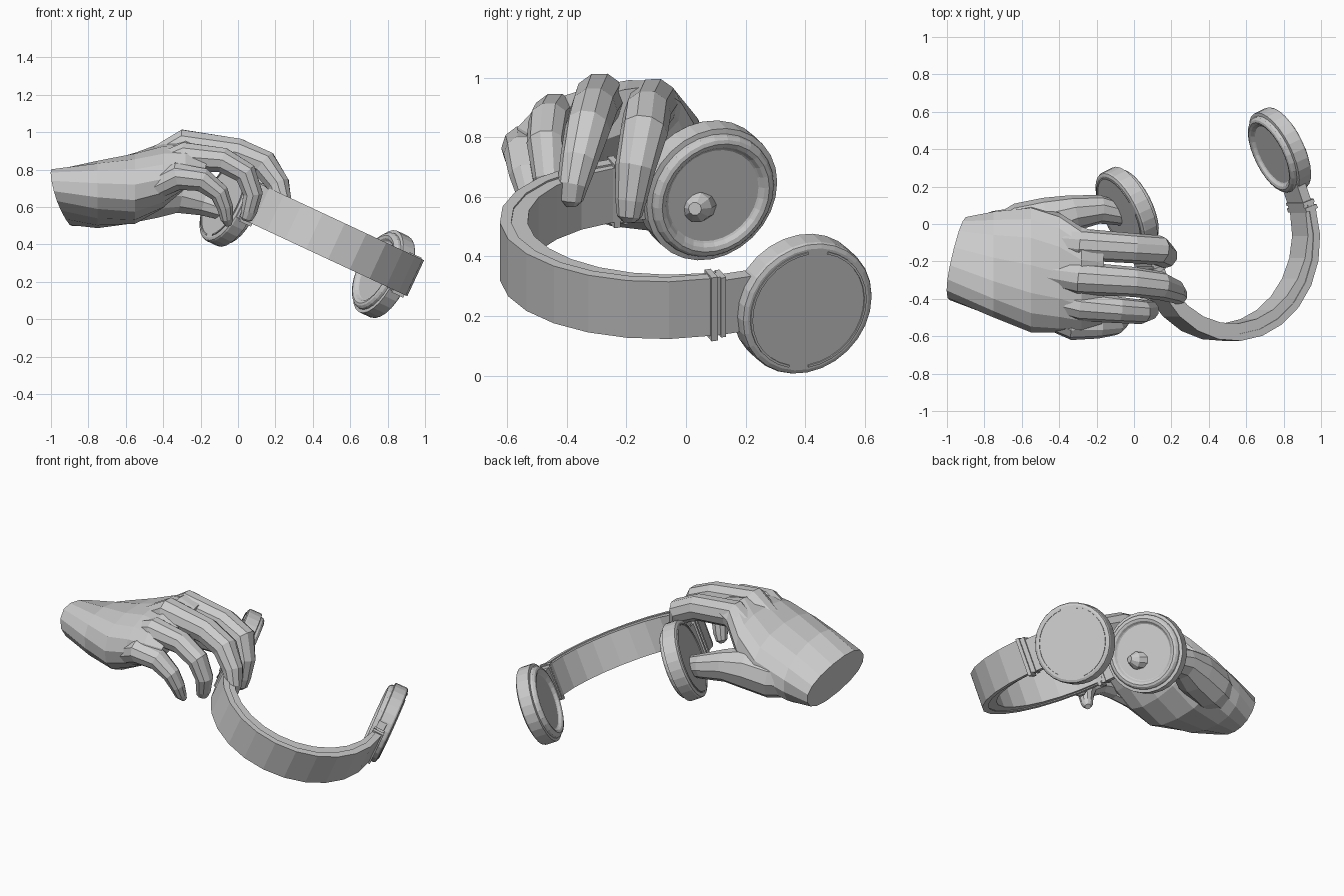
import bpy, bmesh
from math import sin, cos, pi, radians, copysign
from mathutils import Vector, Matrix

cube = bpy.data.objects.get("Cube")
if cube:
    bpy.data.objects.remove(cube)

grey = bpy.data.materials.new("clay grey")
grey.use_nodes = True
grey.diffuse_color = (0.6, 0.6, 0.6, 1)
grey.node_tree.nodes["Principled BSDF"].inputs["Base Color"].default_value = (0.6, 0.6, 0.6, 1)


def loft(name, rings, matrix=Matrix()):
    """Skin a list of equal-sized point rings and cap both ends."""
    bm = bmesh.new()
    loops = [[bm.verts.new(p) for p in ring] for ring in rings]
    for one, two in zip(loops, loops[1:]):
        for i in range(len(one)):
            j = (i + 1) % len(one)
            bm.faces.new((one[i], one[j], two[j], two[i]))
    bm.faces.new(loops[0])
    bm.faces.new(loops[-1])
    bmesh.ops.recalc_face_normals(bm, faces=bm.faces)
    mesh = bpy.data.meshes.new(name)
    bm.to_mesh(mesh)
    bm.free()
    mesh.materials.append(grey)
    obj = bpy.data.objects.new(name, mesh)
    bpy.context.collection.objects.link(obj)
    obj.matrix_world = matrix
    return obj


def oval(centre, side, up, count, power=1.0):
    """Ellipse of points; a power below one makes it boxier."""
    c, s, u = Vector(centre), Vector(side), Vector(up)
    angles = [2 * pi * i / count for i in range(count)]
    return [c + s * copysign(abs(cos(a)) ** power, cos(a)) + u * copysign(abs(sin(a)) ** power, sin(a))
            for a in angles]


def finger(name, path, count=10):
    """Tapered tube through (x, y, z, radius) points."""
    pts = [Vector(p[:3]) for p in path]
    rings = []
    for i, p in enumerate(path):
        t = (pts[min(i + 1, len(pts) - 1)] - pts[max(i - 1, 0)]).normalized()
        side = Vector((0, 1, 0))
        side = (side - t * side.dot(t)).normalized()
        rings.append(oval(pts[i], side * p[3], side.cross(t) * p[3], count))
    return loft(name, rings)


# Headphone frame: local x runs ear to ear, y from the crown to the cups, z across the band
tilt, turn = radians(25), radians(20)
u, y = Vector((cos(tilt), 0, -sin(tilt))), Vector((0, 1, 0))
ear = u * cos(turn) + y * sin(turn)
down = y * cos(turn) - u * sin(turn)
across = ear.cross(down)
frame = Matrix((ear, down, across)).transposed().to_4x4()
frame.translation = (0.369, 0.236, 0.4325)
lift = 0.052  # band sits slightly above the cup centres


def box(name, centre, size):
    c, h = Vector(centre), Vector(size) / 2
    rings = [[c + Vector((h.x * sx, h.y * sy, h.z * sz))
              for sx, sz in ((-1, -1), (1, -1), (1, 1), (-1, 1))] for sy in (-1, 1)]
    return loft(name, rings, frame)


def arch(name, inner, swell, outer, half, steps=12):
    """Rectangular strip along the headband curve, thicker inside at the crown by swell."""
    rings = []
    for i in range(steps + 1):
        a = pi * i / steps
        rings.append([Vector((cos(a) * (0.475 + o) - 0.025 * sin(a), -0.35 - sin(a) * (0.5 + o), lift + z))
                      for o, z in ((inner - swell * sin(a), -half), (outer, -half),
                                   (outer, half), (inner - swell * sin(a), half))])
    shift = Vector((0, 0.04, 0))
    rings.insert(0, [p + shift for p in rings[0]])
    rings.append([p + shift for p in rings[-1]])
    return loft(name, rings, frame)


# Headband shell with the slimmer cushion inside
arch("headband_shell", -0.01, 0, 0.028, 0.106)
arch("headband_cushion", -0.032, 0.035, -0.009, 0.1)

# Cup profile: distance outward along the ear axis, radius
cup_profile = ((0.05, 0.222), (0.044, 0.236), (0.035, 0.24), (-0.035, 0.24), (-0.038, 0.222),
               (-0.052, 0.22), (-0.063, 0.21), (-0.067, 0.197), (-0.062, 0.182), (-0.05, 0.172),
               (-0.046, 0.166))

for side, s in (("left", 1), ("right", -1)):
    cup = (frame @ Matrix.Translation((s * 0.477, -0.005 - s * 0.005, 0))
           @ Matrix.Rotation(radians(4), 4, "Z"))
    loft(side + "_ear_cup",
         [oval((s * o, 0, 0), (0, r, 0), (0, 0, r), 28) for o, r in cup_profile], cup)
    # Slider arm and its two collar plates
    box(side + "_slider_arm", (s * 0.475, -0.255, lift - 0.01), (0.05, 0.15, 0.2))
    box(side + "_upper_collar", (s * 0.478, -0.335, lift - 0.005), (0.07, 0.022, 0.235))
    box(side + "_lower_collar", (s * 0.477, -0.302, lift - 0.005), (0.066, 0.018, 0.22))
    # Two thin curved trims on the outer face
    for k, start in enumerate((90, 270)):
        rings = []
        for i in range(15):
            a = radians(start + i * 160 / 14)
            rings.append([Vector((s * o, r * cos(a), r * sin(a)))
                          for o, r in ((0.048, 0.205), (0.055, 0.205), (0.055, 0.213), (0.048, 0.213))])
        loft(side + "_cup_trim_" + str(k + 1), rings, cup)

# Palm and wrist: centre, side half-axis, up half-axis of each section
palm = (
    ((-0.942, -0.185, 0.65), (0.055, 0.21, -0.09), (-0.02, 0.06, 0.115)),
    ((-0.75, -0.215, 0.667), (0, 0.285, -0.06), (0, 0.035, 0.165)),
    ((-0.55, -0.24, 0.70), (0, 0.34, -0.02), (0, 0.02, 0.19)),
    ((-0.40, -0.26, 0.77), (0, 0.32, 0.02), (0, 0, 0.175)),
    ((-0.28, -0.295, 0.845), (0, 0.28, 0.07), (0, -0.02, 0.125)),
    ((-0.18, -0.295, 0.86), (0, 0.245, 0.08), (0.02, -0.02, 0.07)),
)
loft("palm_and_wrist", [oval(c, s, v, 16, 0.87) for c, s, v in palm])

# Fingers curl over the band, the thumb presses through the right cup
finger("index_finger", ((-0.44, -0.09, 0.82, 0.07), (-0.28, -0.11, 0.915, 0.085), (0, -0.13, 0.88, 0.08),
                        (0.13, -0.14, 0.82, 0.08), (0.165, -0.17, 0.7, 0.068),
                        (0.16, -0.185, 0.59, 0.053), (0.152, -0.19, 0.535, 0.042), (0.15, -0.19, 0.515, 0.02)))
finger("middle_finger", ((-0.46, -0.26, 0.84, 0.07), (-0.29, -0.29, 0.93, 0.088), (0, -0.31, 0.89, 0.08),
                         (0.14, -0.33, 0.83, 0.077), (0.215, -0.36, 0.72, 0.064),
                         (0.235, -0.38, 0.64, 0.052), (0.225, -0.385, 0.59, 0.04), (0.22, -0.385, 0.57, 0.02)))
finger("ring_finger", ((-0.44, -0.40, 0.81, 0.07), (-0.28, -0.44, 0.87, 0.08), (-0.08, -0.46, 0.85, 0.07),
                       (0.04, -0.47, 0.78, 0.065), (0.08, -0.46, 0.67, 0.055),
                       (0.06, -0.44, 0.58, 0.045), (0.045, -0.43, 0.54, 0.035), (0.04, -0.43, 0.525, 0.016)))
finger("little_finger", ((-0.46, -0.49, 0.70, 0.07), (-0.32, -0.545, 0.765, 0.077), (-0.19, -0.545, 0.745, 0.067),
                         (-0.1, -0.54, 0.675, 0.054), (-0.07, -0.52, 0.6, 0.045),
                         (-0.06, -0.5, 0.54, 0.036), (-0.05, -0.48, 0.505, 0.018)))
finger("thumb", ((-0.78, -0.09, 0.63, 0.1), (-0.6, -0.02, 0.64, 0.135), (-0.45, 0.015, 0.665, 0.13),
                 (-0.32, 0.06, 0.66, 0.096), (-0.18, 0.078, 0.625, 0.076), (-0.05, 0.05, 0.58, 0.06),
                 (0.02, 0.035, 0.565, 0.052), (0.06, 0.03, 0.56, 0.022)))
